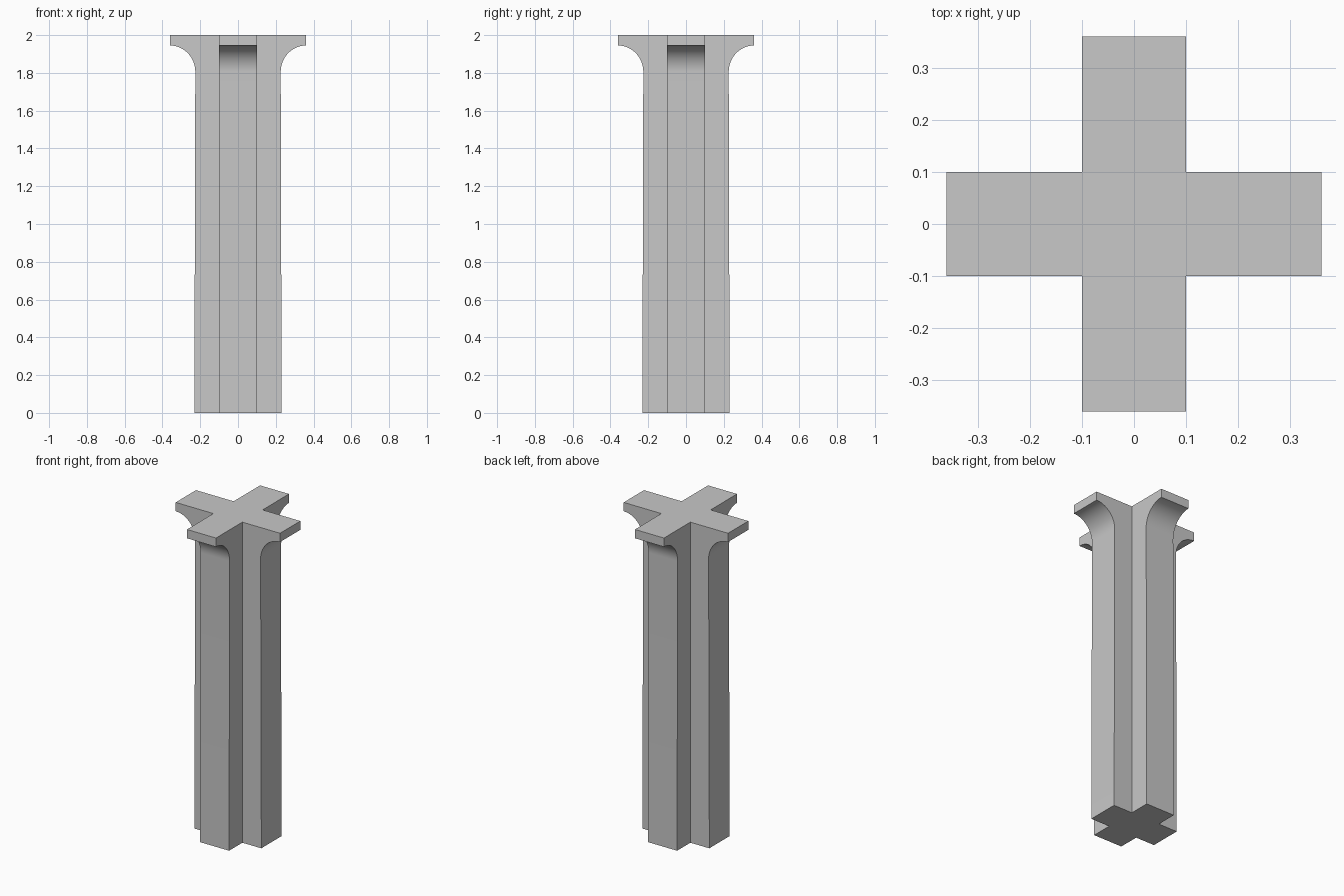
import bpy
import bmesh
import math

default = bpy.data.objects.get("Cube")
if default:
    bpy.data.objects.remove(default, do_unlink=True)

HALF_WIDTH = 0.1      # half the thickness of each arm
FOOT_REACH = 0.231    # arm length at the floor
NECK_REACH = 0.226    # arm length where the flare begins
TOP_REACH = 0.36      # arm length at the top slab
FLARE_START, FLARE_END, HEIGHT = 1.805, 1.945, 2.0
FLARE_STEPS = 16

# Plain grey stone
grey = bpy.data.materials.new("light_grey")
grey.use_nodes = True
colour = (0.58, 0.58, 0.58, 1)
grey.diffuse_color = colour
grey.node_tree.nodes["Principled BSDF"].inputs["Base Color"].default_value = colour


def cross_ring(bm, reach, z):
    """Twelve corners of a plus shape, counter-clockwise."""
    w = HALF_WIDTH
    ring = []
    for turn in range(4):
        c, s = round(math.cos(turn * math.pi / 2)), round(math.sin(turn * math.pi / 2))
        for x, y in ((reach, -w), (reach, w), (w, w)):
            ring.append(bm.verts.new((c * x - s * y, s * x + c * y, z)))
    return ring


# Arm reach by height: tapered shaft, concave quarter flare, top slab
profile = [(FOOT_REACH, 0)]
for i in range(FLARE_STEPS + 1):
    a = math.pi / 2 * i / FLARE_STEPS
    profile.append((TOP_REACH - (TOP_REACH - NECK_REACH) * math.cos(a),
                    FLARE_START + (FLARE_END - FLARE_START) * math.sin(a)))
profile.append((TOP_REACH, HEIGHT))

# Cross-shaped column lofted through the profile
bm = bmesh.new()
rings = [cross_ring(bm, reach, z) for reach, z in profile]
for low, high in zip(rings, rings[1:]):
    for i in range(len(low)):
        j = (i + 1) % len(low)
        bm.faces.new((low[i], low[j], high[j], high[i]))
bm.faces.new(list(reversed(rings[0])))
bm.faces.new(rings[-1])
bmesh.ops.recalc_face_normals(bm, faces=bm.faces)

mesh = bpy.data.meshes.new("cross_column")
bm.to_mesh(mesh)
bm.free()
mesh.materials.append(grey)
column = bpy.data.objects.new("cross_column", mesh)
bpy.context.collection.objects.link(column)

# Smooth flare, crisp corners
bpy.ops.object.select_all(action="DESELECT")
column.select_set(True)
bpy.context.view_layer.objects.active = column
bpy.ops.object.shade_smooth_by_angle(angle=math.radians(30))
